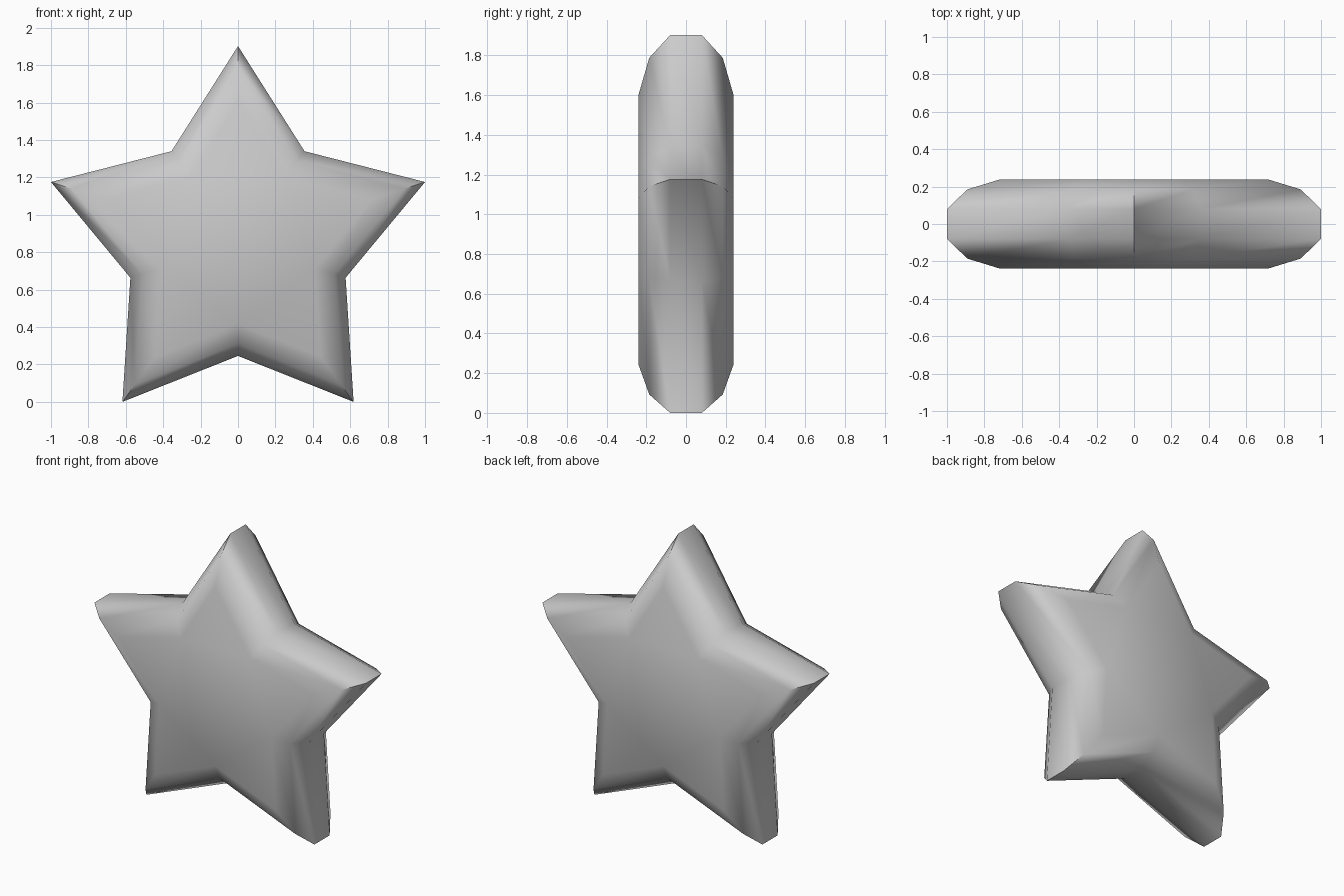
import bpy
import bmesh
from math import sin, cos, pi, radians

if "Cube" in bpy.data.objects:
    bpy.data.objects.remove(bpy.data.objects["Cube"], do_unlink=True)

# Star outline: long side spans 2 units, lowest points rest on the ground
TIP = 1 / sin(radians(72))
NOTCH = 0.605
CENTRE_Z = TIP * cos(pi / 5)

# Rounded-edge profile: (depth, outline scale), mirrored front to back
half = [(0.08, 1.0), (0.185, 0.891), (0.238, 0.718)]
layers = [(-y, s) for y, s in reversed(half)] + half

bm = bmesh.new()
rings = []
for y, scale in layers:
    ring = []
    for i in range(10):
        r = scale * (NOTCH if i % 2 else TIP)
        a = i * pi / 5
        ring.append(bm.verts.new((r * sin(a), y, CENTRE_Z + r * cos(a))))
    rings.append(ring)

# Side bands and the two flat caps
for a, b in zip(rings, rings[1:]):
    for i in range(10):
        j = (i + 1) % 10
        bm.faces.new((a[i], a[j], b[j], b[i]))
bm.faces.new(rings[0])
bm.faces.new(rings[-1])
bmesh.ops.recalc_face_normals(bm, faces=bm.faces)

mesh = bpy.data.meshes.new("star_body")
bm.to_mesh(mesh)
bm.free()
star = bpy.data.objects.new("star_body", mesh)
bpy.context.collection.objects.link(star)

# Plain grey finish
grey = bpy.data.materials.new("light_grey")
grey.use_nodes = True
colour = (0.6, 0.6, 0.6, 1)
grey.diffuse_color = colour
grey.node_tree.nodes["Principled BSDF"].inputs["Base Color"].default_value = colour
mesh.materials.append(grey)

# Soft rolled edges, crisp ridges at the points
bpy.ops.object.select_all(action='DESELECT')
star.select_set(True)
bpy.context.view_layer.objects.active = star
bpy.ops.object.shade_smooth_by_angle(angle=radians(60))
